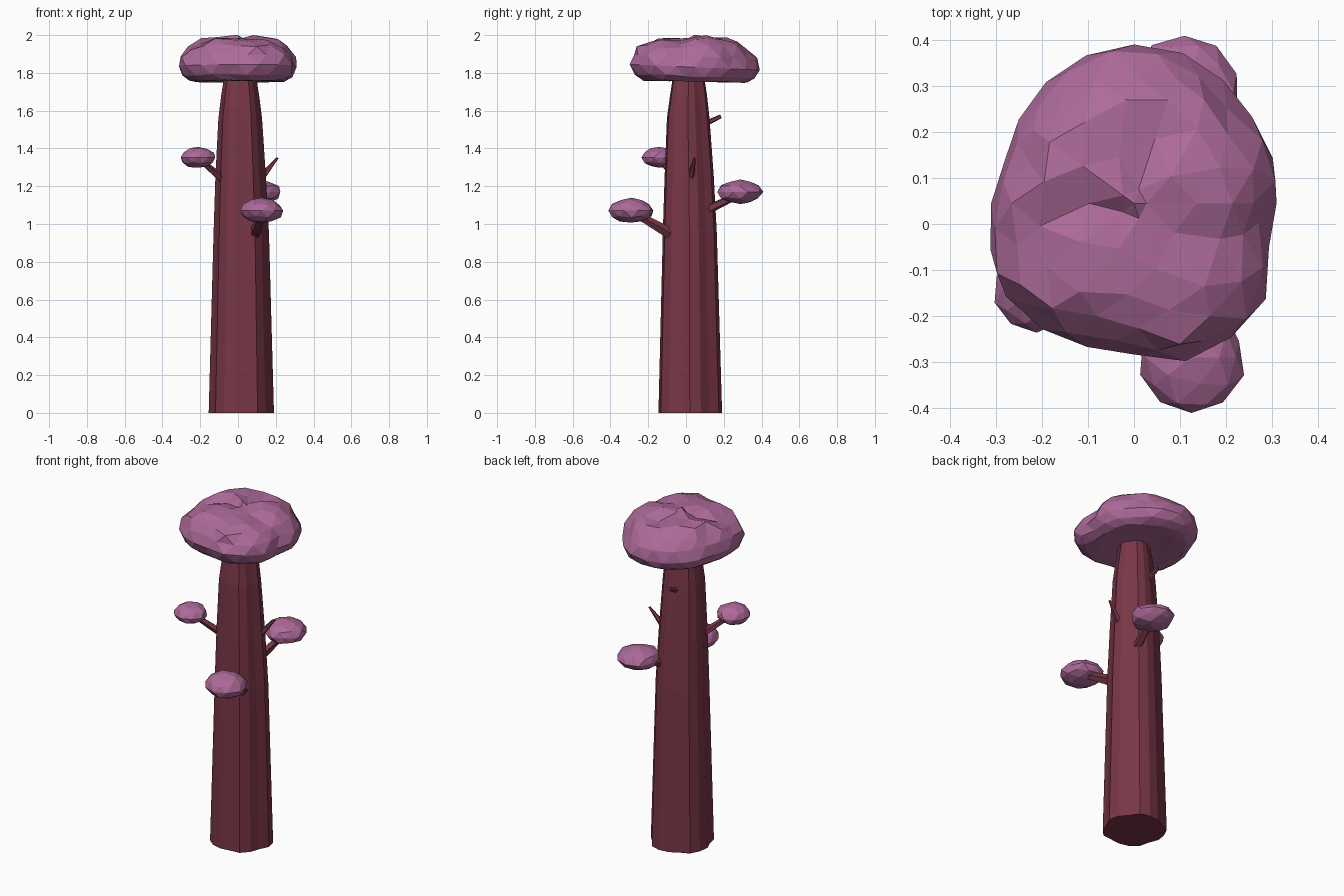
import bpy, bmesh, math, random
from mathutils import Vector

if "Cube" in bpy.data.objects:
    bpy.data.objects.remove(bpy.data.objects["Cube"])

random.seed(4)


def material(name, color):
    m = bpy.data.materials.new(name)
    m.diffuse_color = (*color, 1)
    m.use_nodes = True
    m.node_tree.nodes["Principled BSDF"].inputs["Base Color"].default_value = m.diffuse_color
    return m


BARK = material("bark", (0.19, 0.037, 0.062))
LEAF = material("leaves", (0.42, 0.145, 0.32))


def finish(bm, name, mat):
    bmesh.ops.recalc_face_normals(bm, faces=bm.faces[:])
    me = bpy.data.meshes.new(name)
    bm.to_mesh(me)
    bm.free()
    me.materials.append(mat)
    ob = bpy.data.objects.new(name, me)
    bpy.context.collection.objects.link(ob)
    return ob


def loft(name, rings, mat):
    bm = bmesh.new()
    loops = [[bm.verts.new(p) for p in ring] for ring in rings]
    n = len(loops[0])
    for a, b in zip(loops, loops[1:]):
        for i in range(n):
            j = (i + 1) % n
            bm.faces.new((a[i], a[j], b[j], b[i]))
    bm.faces.new(loops[0])
    bm.faces.new(loops[-1])
    return finish(bm, name, mat)


def lerp_table(table, t):
    for a, b in zip(table, table[1:]):
        if t <= b[0]:
            k = (t - a[0]) / (b[0] - a[0])
            return [u + (v - u) * k for u, v in zip(a[1:], b[1:])]
    return list(table[-1][1:])


# Fluted tapering trunk: height, centre x, centre y, radius
FLUTES = [1.02, 1.0, 0.93, 1.03, 1.01, 0.97, 0.92, 1.02, 1.0,
          0.99, 0.92, 1.02, 1.02, 0.98, 0.94, 1.03, 0.99, 0.92]
LEVELS = [(0, .015, .02, .172), (.95, .015, .018, .146), (1.25, .012, .015, .133),
          (1.56, .01, .01, .115), (1.68, .01, .012, .1), (1.82, .01, .012, .078)]
rings = []
for z, cx, cy, r in LEVELS:
    rings.append([(cx + r * f * math.cos(math.tau * i / len(FLUTES)),
                   cy + r * f * math.sin(math.tau * i / len(FLUTES)), z)
                  for i, f in enumerate(FLUTES)])
loft("trunk", rings, BARK)


# Branches: tapered sticks with five sides
def branch(name, start, end, r0, r1):
    a, b = Vector(start), Vector(end)
    q = (b - a).to_track_quat('Z', 'Y')
    loft(name, [[p + q @ Vector((r * math.cos(math.tau * i / 5), r * math.sin(math.tau * i / 5), 0))
                 for i in range(5)] for p, r in ((a, r0), (b, r1))], BARK)


branch("left_branch", (-.08, -.05, 1.235), (-.19, -.125, 1.33), .022, .016)
branch("front_branch", (.09, -.085, .95), (.125, -.26, 1.05), .032, .02)
branch("back_branch", (.075, .11, 1.075), (.11, .27, 1.15), .026, .018)
branch("right_twig", (.12, .025, 1.24), (.21, .045, 1.35), .021, .006)
branch("back_twig", (-.01, .09, 1.525), (-.015, .185, 1.57), .016, .011)

# Main canopy: faceted ball shaped by a top outline and a side profile
OUTLINE = [(.31, .07), (.29, .17), (.21, .28), (.17, .34), (.06, .38), (-.05, .385),
           (-.15, .335), (-.23, .265), (-.265, .16), (-.31, -.03), (-.295, -.13), (-.22, -.21),
           (-.13, -.26), (-.04, -.265), (.11, -.295), (.2, -.25), (.25, -.21), (.3, -.13), (.285, -.03)]
CX, CY = 0, .045
polar = sorted((math.atan2(y - CY, x - CX) % math.tau, math.hypot(x - CX, y - CY)) for x, y in OUTLINE)
polar = [(polar[-1][0] - math.tau, polar[-1][1])] + polar + [(polar[0][0] + math.tau, polar[0][1])]
PROFILE = [(-1, 0, 1.765), (-.85, .45, 1.76), (-.55, .78, 1.75), (-.3, .93, 1.775), (0, 1.01, 1.83),
           (.3, .95, 1.895), (.55, .82, 1.95), (.8, .58, 1.98), (1, 0, 1.985)]
bm = bmesh.new()
bmesh.ops.create_icosphere(bm, subdivisions=3, radius=1)
for v in bm.verts:
    az = math.atan2(v.co.y, v.co.x) % math.tau
    rho, z = lerp_table(PROFILE, v.co.z)
    up = max(0, v.co.z)
    r = lerp_table(polar, az)[0] * rho
    if v.co.z > .15:
        r *= random.uniform(.95, 1.04)
    z += random.uniform(-.018, .018) * up + .014 * up * math.sin(3 * az + .6)
    y = CY + r * math.sin(az)
    z -= .045 * (y - CY) * (1 - abs(v.co.z))
    v.co = (CX + r * math.cos(az), y, min(2.0, max(1.742, z)))
finish(bm, "canopy", LEAF)


# Small leaf clumps on the branches
def clump(name, centre, size):
    bm = bmesh.new()
    bmesh.ops.create_icosphere(bm, subdivisions=2, radius=1)
    for v in bm.verts:
        k = random.uniform(.94, 1.06)
        v.co = [c + s * d * k for c, s, d in zip(centre, size, v.co)]
    finish(bm, name, LEAF)


clump("left_clump", (-.212, -.142, 1.352), (.092, .09, .056))
clump("front_clump", (.125, -.29, 1.071), (.114, .119, .065))
clump("back_clump", (.11, .288, 1.17), (.114, .119, .065))
